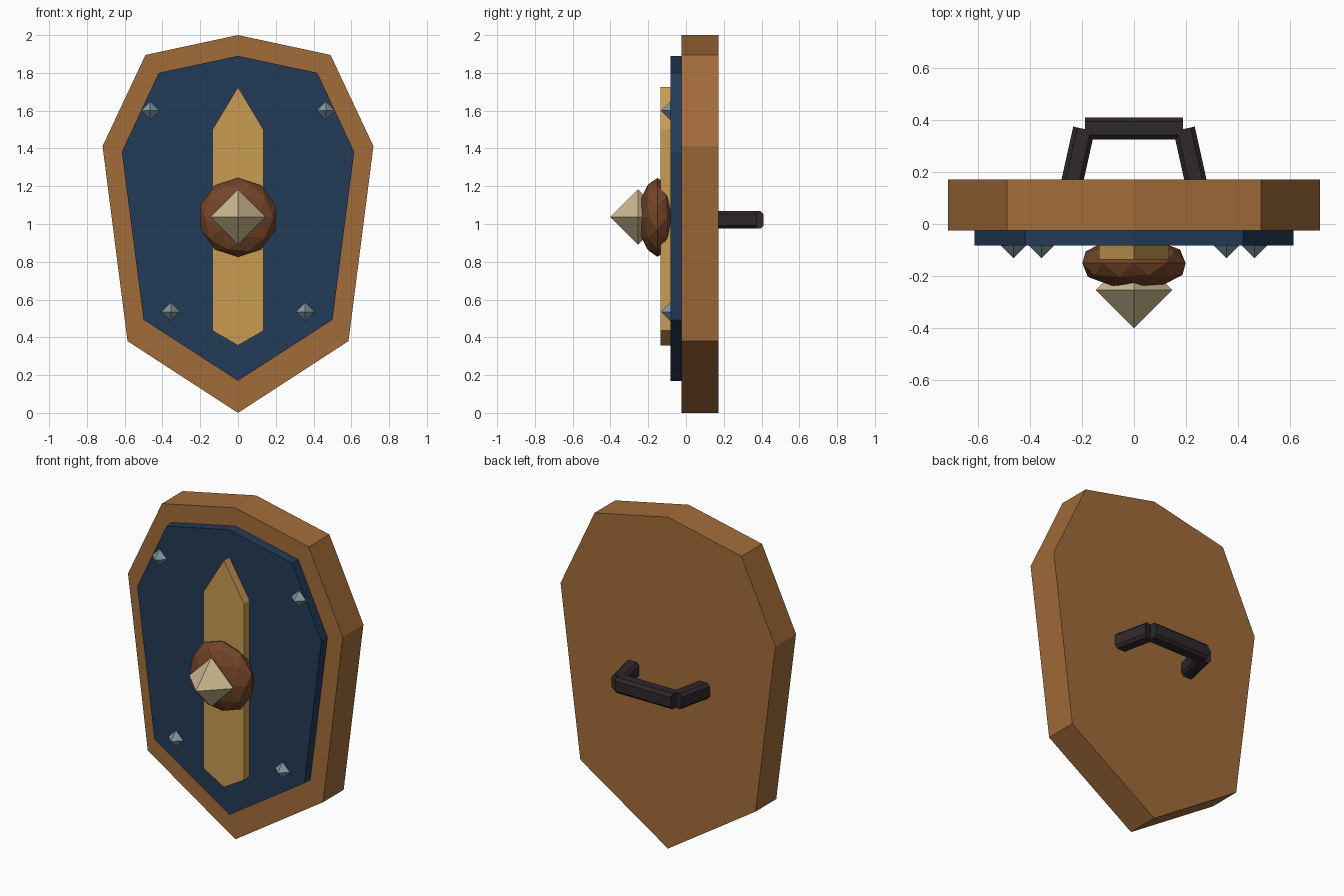
import bpy, bmesh, math
from mathutils import Vector, Matrix

cube = bpy.data.objects.get("Cube")
if cube:
    bpy.data.objects.remove(cube, do_unlink=True)


def material(name, hex_code):
    def linear(c):
        return c / 12.92 if c <= 0.04045 else ((c + 0.055) / 1.055) ** 2.4
    rgb = [linear(int(hex_code[i:i + 2], 16) / 255) for i in (0, 2, 4)]
    mat = bpy.data.materials.new(name)
    mat.use_nodes = True
    mat.diffuse_color = (*rgb, 1)
    bsdf = mat.node_tree.nodes["Principled BSDF"]
    bsdf.inputs["Base Color"].default_value = (*rgb, 1)
    bsdf.inputs["Roughness"].default_value = 0.8
    return mat


wood = material("orange_wood", "A26C3A")
blue = material("navy_paint", "223B57")
gold = material("gold_paint", "C99C52")
brown = material("dark_brown_wood", "744529")
bone = material("pale_bone", "CAB78E")
steel = material("grey_steel", "7F98A0")
grip = material("black_leather", "2F282A")


def finish(name, bm, mat):
    bmesh.ops.recalc_face_normals(bm, faces=bm.faces)
    mesh = bpy.data.meshes.new(name)
    bm.to_mesh(mesh)
    bm.free()
    mesh.materials.append(mat)
    obj = bpy.data.objects.new(name, mesh)
    bpy.context.collection.objects.link(obj)
    return obj


def prism(bm, ring, offset):
    """Extrude a closed ring of points along an offset."""
    face = bm.faces.new([bm.verts.new(p) for p in ring])
    out = bmesh.ops.extrude_face_region(bm, geom=[face], use_keep_orig=True)
    verts = [g for g in out["geom"] if isinstance(g, bmesh.types.BMVert)]
    bmesh.ops.translate(bm, verts=verts, vec=offset)


def slab(name, half, front, back, mat):
    """Plate whose half outline (x, z), from top to bottom, is mirrored in x."""
    outline = half + [(-x, z) for x, z in reversed(half[1:-1])]
    bm = bmesh.new()
    prism(bm, [(x, front, z) for x, z in outline], Vector((0, back - front, 0)))
    return finish(name, bm, mat)


def octahedron(name, centre, radius, mat):
    bm = bmesh.new()
    ring = [bm.verts.new(v) for v in ((1, 0, 0), (0, 0, 1), (-1, 0, 0), (0, 0, -1))]
    for y in (-1, 1):
        tip = bm.verts.new((0, y, 0))
        for i in range(4):
            bm.faces.new((ring[i], ring[(i + 1) % 4], tip))
    bmesh.ops.transform(bm, verts=bm.verts,
                        matrix=Matrix.Translation(centre) @ Matrix.Scale(radius, 4))
    return finish(name, bm, mat)


def bar(name, start, end, mat, width=0.084, height=0.094, cut=0.016):
    """Horizontal bar with chamfered long edges."""
    start, end = Vector(start), Vector(end)
    side = (end - start).normalized().cross(Vector((0, 0, 1)))
    w, h = width / 2, height / 2
    quarter = [(w, h - cut), (w - cut, h)]
    section = (quarter + [(-a, b) for a, b in reversed(quarter)]
               + [(-a, -b) for a, b in quarter]
               + [(a, -b) for a, b in reversed(quarter)])
    bm = bmesh.new()
    prism(bm, [start + side * a + Vector((0, 0, b)) for a, b in section], end - start)
    return finish(name, bm, mat)


# Layered plates
slab("shield_board", [(0, 2), (0.49, 1.895), (0.717, 1.412), (0.585, 0.38), (0, 0)],
     -0.025, 0.172, wood)
slab("front_panel", [(0, 1.89), (0.42, 1.8), (0.615, 1.382), (0.5, 0.493), (0, 0.17)],
     -0.083, -0.02, blue)
slab("centre_stripe", [(0, 1.725), (0.135, 1.5), (0.135, 0.435), (0, 0.357)],
     -0.136, -0.08, gold)

# Flattened faceted boss and its spike
bm = bmesh.new()
bmesh.ops.create_icosphere(bm, subdivisions=2, radius=0.209)
bmesh.ops.transform(bm, verts=bm.verts,
                    matrix=Matrix.Translation((0, -0.151, 1.035))
                    @ Matrix.Diagonal((1, 0.48, 1, 1))
                    @ Matrix.Rotation(math.pi / 2, 4, "X"))
finish("boss", bm, brown)
octahedron("boss_spike", (0, -0.254, 1.037), 0.148, bone)

# Studs and handle legs on both sides
for side, s in (("left", 1), ("right", -1)):
    octahedron("upper_stud_" + side, (0.465 * s, -0.083, 1.6), 0.049, steel)
    octahedron("lower_stud_" + side, (0.356 * s, -0.083, 0.535), 0.049, steel)
    bar("handle_leg_" + side, (0.241 * s, 0.15, 1.022), (0.193 * s, 0.366, 1.022), grip)
bar("handle_grip", (-0.188, 0.368, 1.022), (0.188, 0.368, 1.022), grip)
